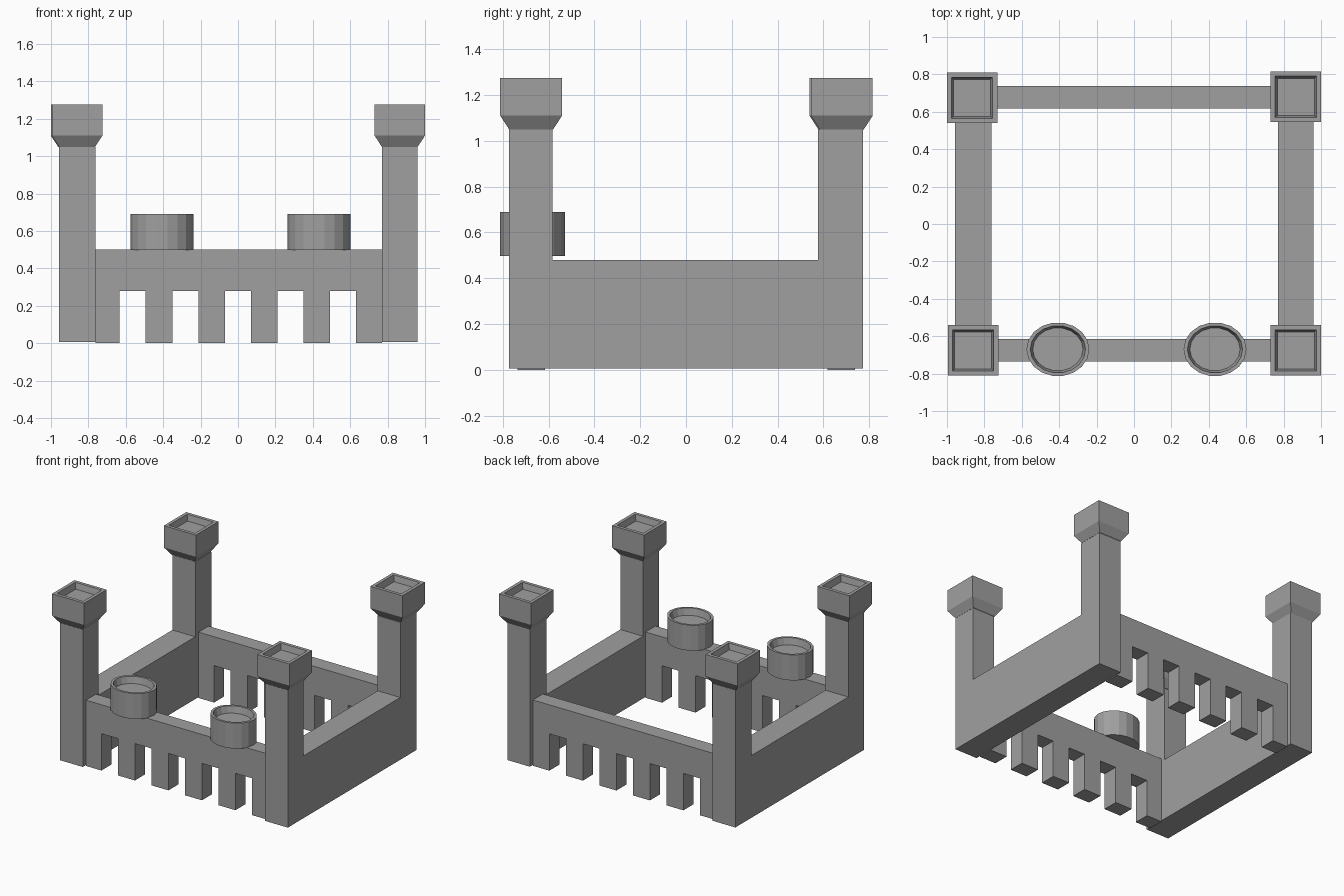
import bpy, bmesh
from math import cos, sin, pi, sqrt

if "Cube" in bpy.data.objects:
    bpy.data.objects.remove(bpy.data.objects["Cube"])

# Dark grey stone
stone = bpy.data.materials.new("dark_stone")
stone.diffuse_color = (0.35, 0.35, 0.35, 1)
stone.use_nodes = True
stone.node_tree.nodes["Principled BSDF"].inputs["Base Color"].default_value = stone.diffuse_color


def finish(name, bm):
    bmesh.ops.recalc_face_normals(bm, faces=bm.faces)
    me = bpy.data.meshes.new(name)
    bm.to_mesh(me)
    bm.free()
    me.materials.append(stone)
    ob = bpy.data.objects.new(name, me)
    bpy.context.collection.objects.link(ob)
    return ob


def extrude(name, profile, direction):
    """Close a planar 3D profile and push it along a direction."""
    bm = bmesh.new()
    face = bm.faces.new([bm.verts.new(p) for p in profile])
    new = bmesh.ops.extrude_face_region(bm, geom=[face])["geom"]
    verts = [g for g in new if isinstance(g, bmesh.types.BMVert)]
    bmesh.ops.translate(bm, verts=verts, vec=direction)
    # extrusion may drop the starting face, so close any open outline
    bmesh.ops.holes_fill(bm, edges=[e for e in bm.edges if e.is_boundary])
    return finish(name, bm)


def loft(name, centre, rings, sides, phase=0.0, bottom=True):
    """Stack rings of (x radius, y radius, z) and cap the inner floor."""
    bm = bmesh.new()
    loops = []
    for rx, ry, z in rings:
        angles = [phase + 2 * pi * i / sides for i in range(sides)]
        loops.append([bm.verts.new((centre[0] + rx * cos(a),
                                    centre[1] + ry * sin(a), z)) for a in angles])
    for a, b in zip(loops, loops[1:]):
        for i in range(sides):
            j = (i + 1) % sides
            bm.faces.new((a[i], a[j], b[j], b[i]))
    bm.faces.new(loops[-1])
    if bottom:
        bm.faces.new(loops[0])
    return finish(name, bm)


# Side frames: solid wall with a tower shaft rising at each end
BASE = 0.007
u_shape = [(-0.773, BASE), (0.773, BASE), (0.773, 1.05), (0.577, 1.05),
           (0.577, 0.48), (-0.583, 0.48), (-0.583, 1.05), (-0.773, 1.05)]
for name, x0, x1 in (("left", -0.956, -0.763), ("right", 0.77, 0.96)):
    extrude(name + "_wall_and_towers", [(x0, y, z) for y, z in u_shape], (x1 - x0, 0, 0))

# Tower heads: flare, square block and shallow tapered tray
head = [(0.096, 1.05), (0.135, 1.11), (0.135, 1.275), (0.11, 1.275), (0.099, 1.23)]
for name, c in (("front_left", (-0.86, -0.676)), ("front_right", (0.865, -0.676)),
                ("back_left", (-0.866, 0.674)), ("back_right", (0.865, 0.68))):
    loft(name + "_tower_head", c, [(h * sqrt(2), h * sqrt(2), z) for h, z in head],
         4, pi / 4, bottom=False)

# Front and back walls: comb profile with five square openings
comb = [(0.77, 0.5), (-0.763, 0.5), (-0.763, 0.0)]
for i in range(5):
    a = -0.633 + 0.2815 * i
    b = a + 0.139
    comb += [(a, 0.0), (a, 0.28), (b, 0.28), (b, 0.0)]
comb.append((0.77, 0.0))
for name, y in (("front", -0.735), ("back", 0.617)):
    extrude(name + "_comb_wall", [(x, y, z) for x, z in comb], (0, 0.12, 0))

# Oval cups sitting on the front wall
cup = [(1.0, 0.497), (1.0, 0.69), (0.88, 0.69), (0.8, 0.64)]
for name, x in (("left", -0.407), ("right", 0.433)):
    loft(name + "_cup", (x, -0.67), [(0.168 * s, 0.144 * s, z) for s, z in cup], 18)
